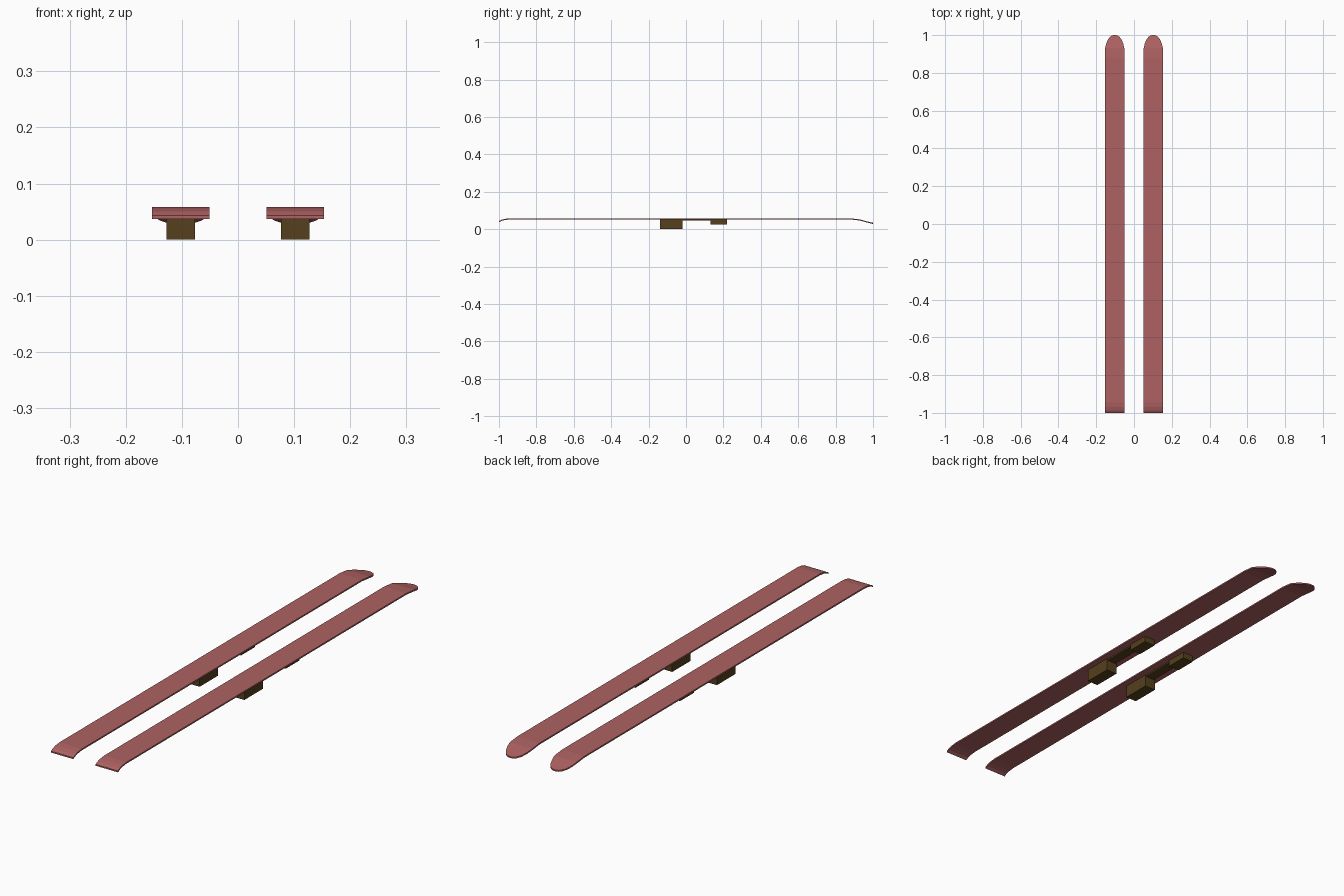
import bpy, bmesh

if "Cube" in bpy.data.objects:
    bpy.data.objects.remove(bpy.data.objects["Cube"])

def material(name, color):
    m = bpy.data.materials.new(name)
    m.diffuse_color = color
    m.use_nodes = True
    m.node_tree.nodes["Principled BSDF"].inputs["Base Color"].default_value = m.diffuse_color
    return m

red = material("ski_red", (0.42, 0.12, 0.12, 1))
brown = material("binding_brown", (0.09, 0.05, 0.012, 1))

def finish(bm, name, mat):
    bmesh.ops.recalc_face_normals(bm, faces=bm.faces)
    me = bpy.data.meshes.new(name)
    bm.to_mesh(me)
    bm.free()
    me.materials.append(mat)
    ob = bpy.data.objects.new(name, me)
    bpy.context.collection.objects.link(ob)
    return ob

# Ski stations: y, half width, height of upper face
STATIONS = [(-1.0, .051, .043), (-.988, .051, .050), (-.97, .051, .055),
            (-.945, .051, .058), (.88, .051, .058), (.93, .051, .0525),
            (.955, .045, .0455), (.975, .037, .040), (.99, .026, .0365),
            (.997, .016, .035), (1.0, .006, .0345)]
THICK = .006

def ski(name, cx):
    bm = bmesh.new()
    rings = [[bm.verts.new((cx + sx * w, y, z - dz))
              for sx, dz in ((-1, 0), (1, 0), (1, THICK), (-1, THICK))]
             for y, w, z in STATIONS]
    for a, b in zip(rings, rings[1:]):
        for i in range(4):
            j = (i + 1) % 4
            bm.faces.new((a[i], a[j], b[j], b[i]))
    bm.faces.new(rings[0])
    bm.faces.new(rings[-1])
    return finish(bm, name, red)

def block(name, cx, w, y0, y1, z0, z1):
    bm = bmesh.new()
    bmesh.ops.create_cube(bm, size=1)
    for v in bm.verts:
        v.co = (cx + v.co.x * w, (y0 + y1) / 2 + v.co.y * (y1 - y0),
                (z0 + z1) / 2 + v.co.z * (z1 - z0))
    return finish(bm, name, brown)

# One ski with its binding on each side
for side, cx in (("left", -.102), ("right", .102)):
    ski(side + "_ski", cx)
    block(side + "_heel_binding", cx, .05, -.14, -.02, 0, .053)
    block(side + "_binding_plate", cx, .04, -.02, .13, .046, .053)
    block(side + "_toe_binding", cx, .05, .13, .22, .026, .053)
